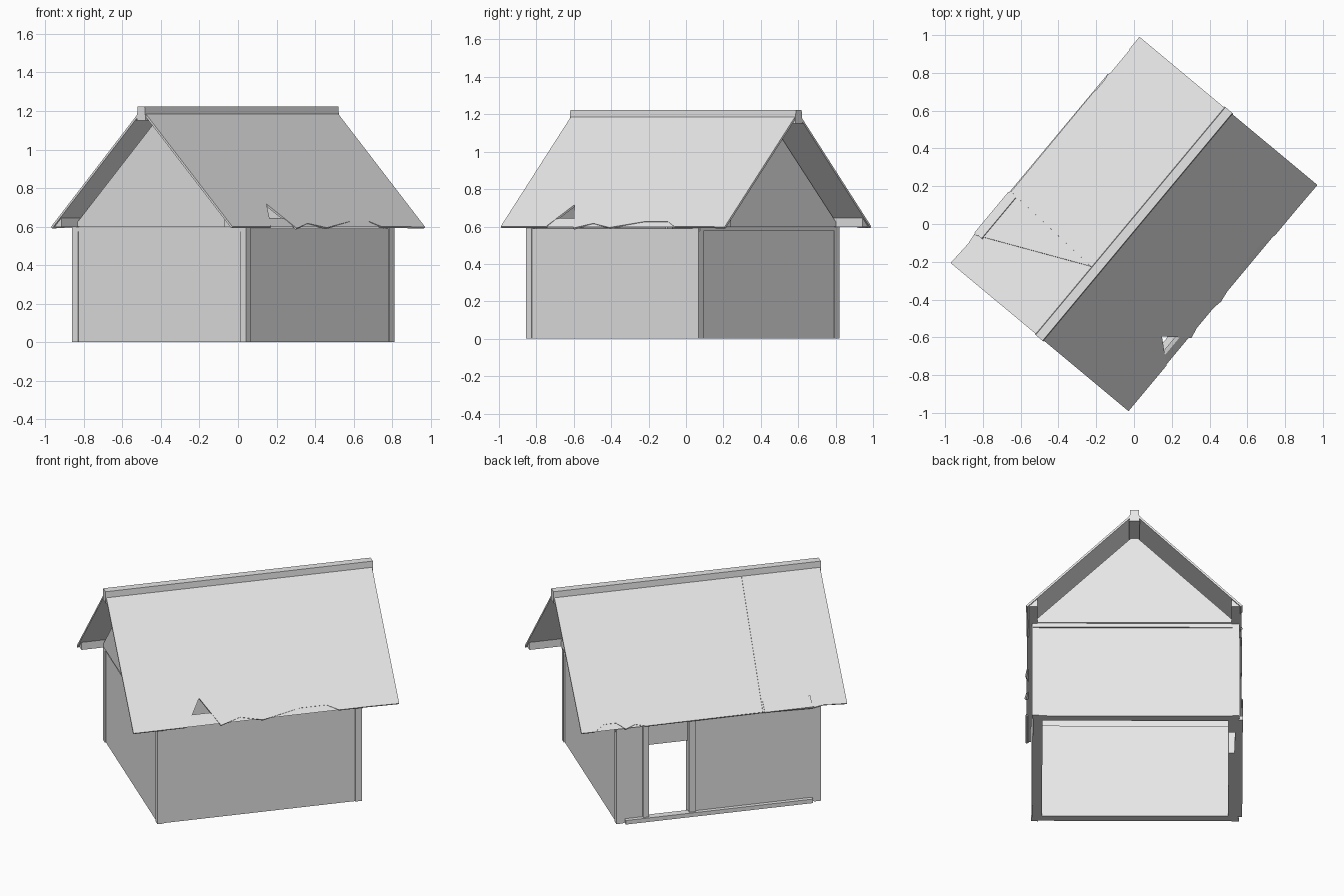
import bpy, bmesh, math
from mathutils import Matrix, Vector

if "Cube" in bpy.data.objects:
    bpy.data.objects.remove(bpy.data.objects["Cube"])

TURN = Matrix.Rotation(math.radians(50.2), 4, 'Z')   # house stands diagonally
grey = bpy.data.materials.new("plain_grey")
grey.diffuse_color = (0.8, 0.8, 0.8, 1)
grey.use_nodes = True
grey.node_tree.nodes["Principled BSDF"].inputs["Base Color"].default_value = grey.diffuse_color


def prism(name, points, offset):
    """Extrude a flat outline by an offset vector."""
    bm = bmesh.new()
    face = bm.faces.new([bm.verts.new(p) for p in points])
    new = bmesh.ops.extrude_face_region(bm, geom=[face])
    bmesh.ops.translate(bm, vec=Vector(offset),
                        verts=[g for g in new['geom'] if isinstance(g, bmesh.types.BMVert)])
    bmesh.ops.recalc_face_normals(bm, faces=bm.faces)
    mesh = bpy.data.meshes.new(name)
    bm.to_mesh(mesh)
    bm.free()
    mesh.materials.append(grey)
    ob = bpy.data.objects.new(name, mesh)
    ob.matrix_world = TURN
    bpy.context.collection.objects.link(ob)
    return ob


def box(name, x0, x1, y0, y1, z0, z1):
    return prism(name, [(x0, y0, z0), (x1, y0, z0), (x1, y1, z0), (x0, y1, z0)], (0, 0, z1 - z0))


def along(name, profile, x0, x1):
    """Extrude a (y, z) profile along the ridge direction."""
    return prism(name, [(x0, y, z) for y, z in profile], (x1 - x0, 0, 0))


# Walls: an open-bottomed shell, with a door gap in one long side
X0, X1, Y0, Y1, H, T = -0.625, 0.565, -0.575, 0.59, 0.59, 0.055
box("end_wall_front", X0, X0 + T, Y0, Y1, 0, H)
box("end_wall_back", X1 - T, X1, Y0, Y1, 0, H)
box("side_wall_plain", X0, X1, Y0, Y0 + T, 0, H)
box("door_wall_long", X0, 0.12, Y1 - T, Y1, 0, H)
box("door_wall_short", 0.40, X1, Y1 - T, Y1, 0, H)

# Corner posts stand slightly proud of the walls
for i, x in enumerate((X0 - 0.006, X1 - 0.034)):
    for j, y in enumerate((Y0 - 0.006, Y1 - 0.034)):
        box(f"corner_post_{i}{j}", x, x + 0.04, y, y + 0.04, 0, 0.6)

# Door frame and sill
box("door_post_left", 0.38, 0.415, Y1 - T, Y1 + 0.012, 0, 0.6)
box("door_post_right", 0.105, 0.145, Y1 - T, Y1 + 0.012, 0, 0.6)
box("door_lintel", 0.145, 0.38, Y1 - T, Y1 - 0.02, 0.46, 0.6)
box("door_sill", -0.58, 0.52, Y1 - 0.02, Y1 + 0.025, 0.0, 0.025)

# Gables and the beams below them
for name, x0, x1 in (("front", X0 - 0.015, X0 + 0.03), ("back", X1 - 0.03, X1 + 0.02)):
    along(f"gable_{name}", [(-0.575, 0.6), (0.575, 0.6), (0, 1.17)], x0, x1)
    box(f"gable_beam_{name}", x0 + 0.01, x1 - 0.01, Y0, Y1, 0.575, 0.605)

# Eave beams and ridge, running the whole length of the roof
for name, s in (("door_side", 1), ("plain_side", -1)):
    along(f"eave_beam_{name}", [(s * 0.55, 0.598), (s * 0.608, 0.598), (s * 0.57, 0.64), (s * 0.55, 0.645)],
          -0.77, 0.77)
along("ridge_cap", [(-0.03, 1.15), (0.03, 1.15), (0.024, 1.222), (-0.024, 1.222)], -0.785, 0.785)


def roof_z(y):
    return 0.6 + (0.612 - abs(y)) * 1.0


# Roof sheets with torn lower edges, given as (distance along, distance out)
torn_plain = [(-0.78, .612), (-0.64, .612), (-0.465, .612), (-0.363, .495), (-0.268, .62), (-0.15, .595),
              (-0.02, .617), (0.204, .585), (0.36, .585), (0.43, .612), (0.6, .612), (0.78, .614)]
torn_door = [(-0.78, .614), (-0.64, .608), (-0.575, .616), (-0.29, .61), (0.40, .612), (0.46, .60),
             (0.52, .615), (0.57, .585), (0.64, .585), (0.70, .612), (0.78, .612)]
for name, s, edge in (("plain_side", -1, torn_plain), ("door_side", 1, torn_door)):
    outline = [(x, s * y, roof_z(y)) for x, y in edge]
    outline += [(0.78, s * 0.02, roof_z(0.02)), (-0.78, s * 0.02, roof_z(0.02))]
    prism(f"roof_{name}", outline, (0, -s * 0.008, -0.008))

# Folded patch of roofing and the narrow plate at its foot
patch = [(-0.318, 0.03), (-0.585, 0.612), (-0.285, 0.612)]
prism("roof_patch", [(x, y, roof_z(y)) for x, y in patch], (0, 0.003, 0.003))
plate = [(-0.575, 0.565), (-0.295, 0.565), (-0.295, 0.614), (-0.575, 0.614)]
prism("roof_patch_plate", [(x, y, roof_z(y)) for x, y in plate], (0, 0.006, 0.006))
